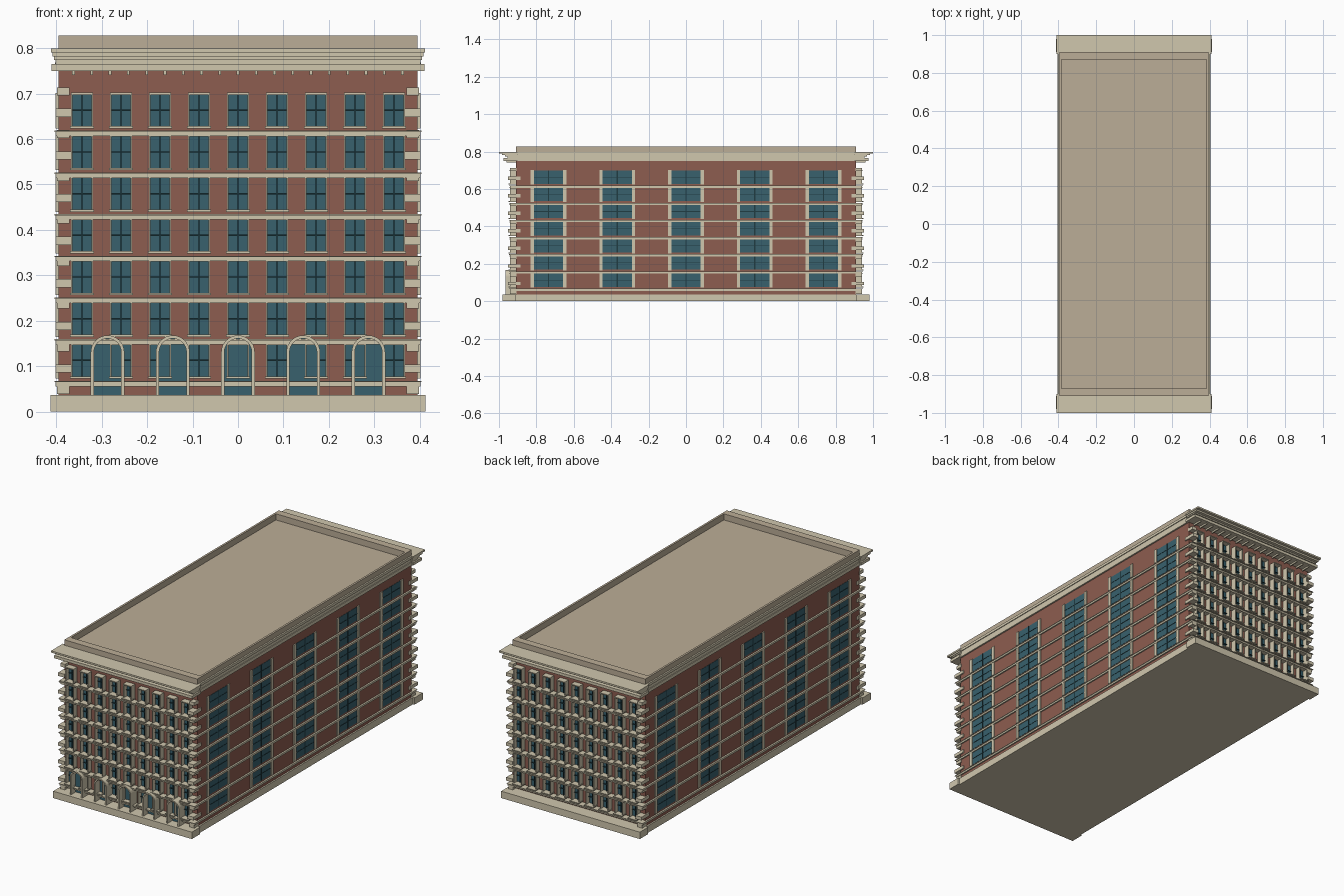
import bpy, bmesh
from math import pi, cos, sin

if "Cube" in bpy.data.objects:
    bpy.data.objects.remove(bpy.data.objects["Cube"])


def material(name, rgb):
    m = bpy.data.materials.new(name)
    m.diffuse_color = (*rgb, 1)
    m.use_nodes = True
    m.node_tree.nodes["Principled BSDF"].inputs["Base Color"].default_value = m.diffuse_color
    return m


CREAM = material("cream_stone", (0.63, 0.57, 0.42))
BRICK = material("red_brick", (0.27, 0.11, 0.08))
GLASS = material("teal_glass", (0.04, 0.12, 0.155))
DARK = material("dark_bars", (0.014, 0.045, 0.055))
TAN = material("tan_roof", (0.50, 0.42, 0.31))


def finish(name, bm, mat):
    bmesh.ops.recalc_face_normals(bm, faces=bm.faces)
    me = bpy.data.meshes.new(name)
    bm.to_mesh(me)
    bm.free()
    me.materials.append(mat)
    ob = bpy.data.objects.new(name, me)
    bpy.context.collection.objects.link(ob)
    return ob


def boxes(name, mat, items):
    """One object from many (x0, x1, y0, y1, z0, z1) boxes."""
    bm = bmesh.new()
    for x0, x1, y0, y1, z0, z1 in items:
        vs = bmesh.ops.create_cube(bm, size=1)["verts"]
        for v in vs:
            v.co = ((x0 + x1) / 2 + v.co.x * (x1 - x0),
                    (y0 + y1) / 2 + v.co.y * (y1 - y0),
                    (z0 + z1) / 2 + v.co.z * (z1 - z0))
    return finish(name, bm, mat)


def centred(x, y, z0, z1):
    return (-x, x, -y, y, z0, z1)


def both_y(items):
    return items + [(a, b, -d, -c, e, f) for a, b, c, d, e, f in items]


def both_x(items):
    return items + [(-b, -a, c, d, e, f) for a, b, c, d, e, f in items]


BX, BY, PITCH = 0.395, 0.91, 0.0917
floors = [0.113 + PITCH * k for k in range(7)]

# Main block and plinth
boxes("brick_body", BRICK, [centred(BX, BY, 0.02, 0.76)])
boxes("plinth", CREAM, [centred(0.403, BY, 0, 0.037)]
      + both_y([(-0.412, 0.412, BY, 0.98, 0, 0.037)]))

# String courses around every floor
boxes("string_courses", CREAM,
      [centred(0.402, 0.94, z - 0.057, z - 0.048) for z in floors]
      + [centred(0.404, 0.947, z - 0.048, z - 0.045) for z in floors])

# Front and back windows (built at +y, mirrored)
glass, bars, frames = [], [], []
for z in floors:
    for i in range(-4, 5):
        x = i * 0.0858
        w, h = 0.022, 0.036
        glass.append((x - w, x + w, 0.90, 0.914, z - h, z + h))
        bars += [(x - 0.0015, x + 0.0015, 0.90, 0.92, z - h, z + h),
                 (x - w, x + w, 0.90, 0.92, z - 0.0015, z + 0.0015)]
        frames += [(x + s * 0.0225 - 0.002, x + s * 0.0225 + 0.002,
                    0.90, 0.94, z - h, z + h) for s in (-1, 1)]
        frames += [(x - 0.0245, x + 0.0245, 0.90, 0.943, z + h - 0.002, z + h + 0.003),
                   (x - 0.0265, x + 0.0265, 0.90, 0.95, z - h - 0.004, z - h + 0.001)]
boxes("front_back_glass", GLASS, both_y(glass))
boxes("front_back_glazing_bars", DARK, both_y(bars))
boxes("front_back_window_frames", CREAM, both_y(frames))

# Side windows (built at +x, mirrored)
glass, bars, frames = [], [], []
for z in floors:
    for i in range(-2, 3):
        y, w, h = i * 0.3675, 0.08, 0.036
        glass.append((0.39, 0.3965, y - w, y + w, z - h, z + h))
        bars += [(0.39, 0.398, y - 0.003, y + 0.003, z - h, z + h),
                 (0.39, 0.398, y - w, y + w, z - 0.0015, z + 0.0015)]
        frames += [(0.39, 0.401, y + s * 0.087 - 0.009, y + s * 0.087 + 0.009,
                    z - h - 0.004, z + h + 0.002) for s in (-1, 1)]
boxes("side_glass", GLASS, both_x(glass))
boxes("side_glazing_bars", DARK, both_x(bars))
boxes("side_window_frames", CREAM, both_x(frames))

# Corner quoins, alternating long and short
quoins = []
for k in range(15):
    z = 0.048 + k * 0.0469
    if k % 2:
        quoins.append((0.366, 0.402, 0.885, 0.952, z - 0.009, z + 0.009))
    else:
        quoins.append((0.371, 0.398, 0.905, 0.94, z - 0.009, z + 0.009))
boxes("corner_quoins", CREAM, both_x(both_y(quoins)))


# Arched ground-floor openings on the front
def arch_points(r, n=16, spring=0.131, base=0.037):
    arc = [(r * cos(pi * i / n), spring + r * sin(pi * i / n)) for i in range(n + 1)]
    return [(r, base)] + arc + [(-r, base)]


def extrude_y(bm, faces, depth):
    out = bmesh.ops.extrude_face_region(bm, geom=faces)["geom"]
    for v in out:
        if isinstance(v, bmesh.types.BMVert):
            v.co.y += depth


bm_ring, bm_pane = bmesh.new(), bmesh.new()
for i in range(-2, 3):
    cx = i * 0.1435
    outer = [bm_ring.verts.new((cx + x, -0.965, z)) for x, z in arch_points(0.037)]
    inner = [bm_ring.verts.new((cx + x, -0.965, z)) for x, z in arch_points(0.030)]
    ring = [bm_ring.faces.new((outer[j], outer[j + 1], inner[j + 1], inner[j]))
            for j in range(len(outer) - 1)]
    extrude_y(bm_ring, ring, 0.06)
    pane = bm_pane.faces.new([bm_pane.verts.new((cx + x, -0.925, z))
                              for x, z in arch_points(0.031)])
    extrude_y(bm_pane, [pane], 0.02)
finish("entrance_arches", bm_ring, CREAM)
finish("entrance_arch_glass", bm_pane, GLASS)

# Cornice: stepped on front and back, shallow along the sides
boxes("cornice", CREAM,
      both_y([(-0.410, 0.410, 0.90, 0.975, 0.750, 0.765),
              (-0.402, 0.402, 0.90, 0.955, 0.765, 0.774),
              (-0.405, 0.405, 0.90, 0.968, 0.774, 0.781),
              (-0.408, 0.408, 0.90, 0.985, 0.781, 0.790),
              (-0.411, 0.411, 0.90, 1.000, 0.790, 0.799)])
      + [centred(0.403, BY, 0.750, 0.768), centred(0.399, BY, 0.768, 0.785)]
      + both_x([(0.385, 0.403, -BY, BY, 0.785, 0.799)]))
boxes("cornice_brackets", CREAM,
      both_y([(i * 0.0402 - 0.003, i * 0.0402 + 0.003, 0.90, 0.96, 0.741, 0.752)
              for i in range(-9, 10)]))

# Recessed roof and parapet
boxes("roof_deck", TAN, [centred(0.39, 0.90, 0.775, 0.795)])
boxes("parapet", TAN,
      both_y([(-BX, BX, 0.87, BY, 0.785, 0.828)])
      + both_x([(0.384, BX, -0.87, 0.87, 0.785, 0.828)]))
